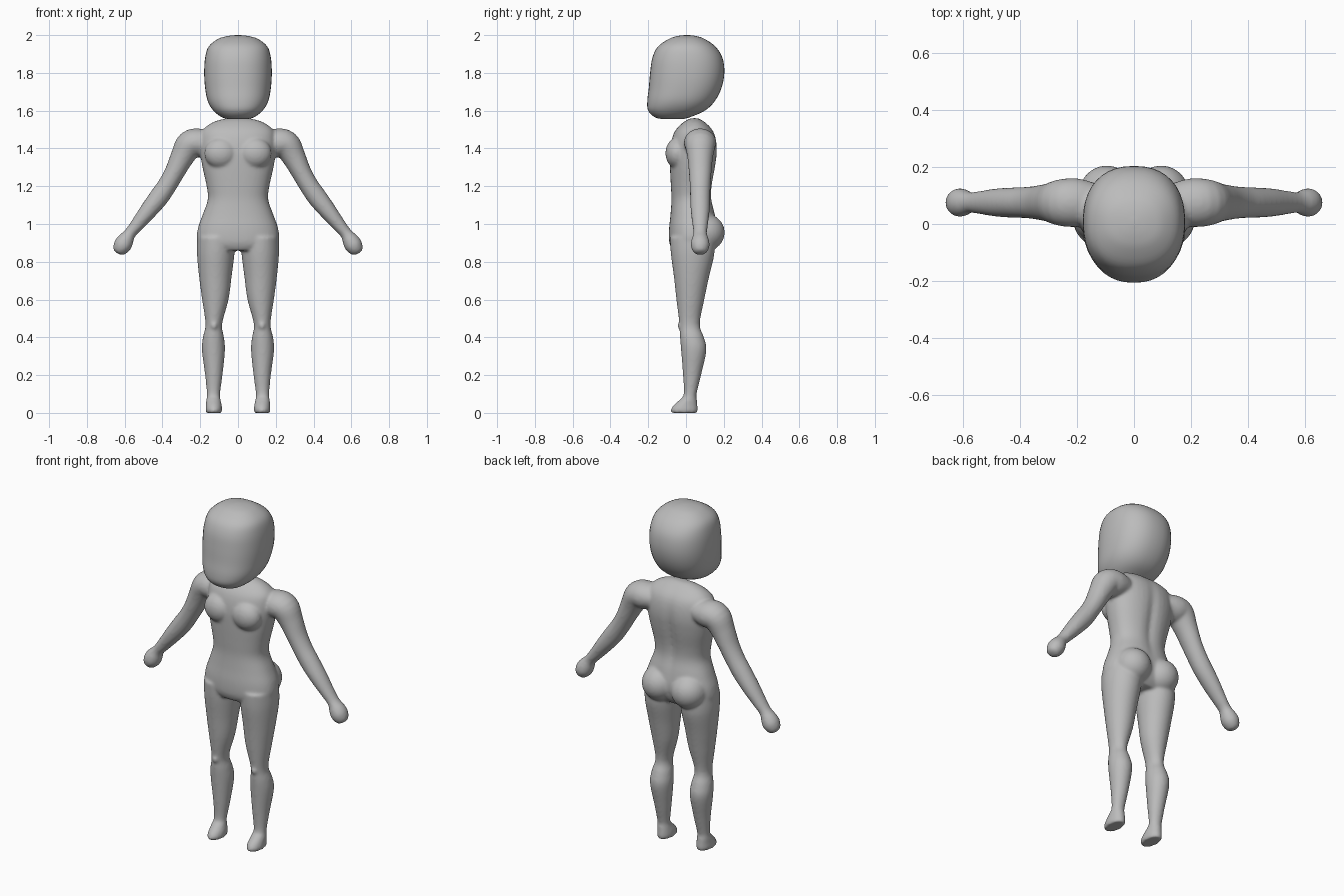
import bpy, bmesh, math
from mathutils import Vector, Matrix

if "Cube" in bpy.data.objects:
    bpy.data.objects.remove(bpy.data.objects["Cube"])

grey = bpy.data.materials.new("plain grey")
grey.diffuse_color = (0.5, 0.5, 0.5, 1)
grey.use_nodes = True
grey.node_tree.nodes["Principled BSDF"].inputs["Base Color"].default_value = grey.diffuse_color
SEG = 40


def refine(rows, n=4):
    """Catmull-Rom interpolation between the station rows."""
    out = []
    for i in range(len(rows) - 1):
        p = [rows[max(i - 1, 0)], rows[i], rows[i + 1], rows[min(i + 2, len(rows) - 1)]]
        for k in range(n):
            t = k / n
            out.append([0.5 * (2 * b + (c - a) * t + (2 * a - 5 * b + 4 * c - d) * t * t
                               + (3 * b - a - 3 * c + d) * t ** 3) for a, b, c, d in zip(*p)])
    return out + [list(rows[-1])]


def oval(power):
    """Unit superellipse."""
    for k in range(SEG):
        a = 2 * math.pi * k / SEG
        c, s = math.cos(a), math.sin(a)
        yield (math.copysign(abs(c) ** (2 / power), c), math.copysign(abs(s) ** (2 / power), s))


def skin(bm, rings):
    loops = [[bm.verts.new(p) for p in r] for r in rings]
    for a, b in zip(loops, loops[1:]):
        for k in range(SEG):
            j = (k + 1) % SEG
            bm.faces.new((a[k], a[j], b[j], b[k]))
    bm.faces.new(loops[0][::-1])
    bm.faces.new(loops[-1])


def stack(bm, rows, power=2.0, groove=0.0):
    """Loft upright stations: z, centre x, half width, front y, back y."""
    rings = []
    for z, cx, rx, yf, yb in refine(rows):
        ring = []
        for c, s in oval(power):
            x, y = cx + rx * c, (yf + yb) / 2 + (yb - yf) / 2 * s
            if s > 0:  # spine furrow
                y -= groove * math.exp(-(x / 0.03) ** 2) * math.exp(-((z - 1.25) / 0.2) ** 2)
            ring.append((x, y, z))
        rings.append(ring)
    skin(bm, rings)


def tube(bm, rows, side, y0):
    """Loft an arm along x, z, radius, depth radius."""
    rows = refine(rows)
    rings = []
    for i, (x, z, r, d) in enumerate(rows):
        a, b = rows[max(i - 1, 0)], rows[min(i + 1, len(rows) - 1)]
        t = Vector((b[0] - a[0], b[1] - a[1])).normalized()
        rings.append([(side * (x - t.y * r * c), y0 + d * s, z + t.x * r * c) for c, s in oval(2)])
    skin(bm, rings)


def ball(bm, centre, radii):
    bmesh.ops.create_uvsphere(bm, u_segments=32, v_segments=20, radius=1,
                              matrix=Matrix.Translation(centre) @ Matrix.Diagonal((*radii, 1)))


def finish(bm, name):
    bmesh.ops.recalc_face_normals(bm, faces=bm.faces)
    for f in bm.faces:
        f.smooth = True
    me = bpy.data.meshes.new(name)
    bm.to_mesh(me)
    bm.free()
    me.materials.append(grey)
    ob = bpy.data.objects.new(name, me)
    bpy.context.collection.objects.link(ob)
    return ob


# Head: rounded block with a forward chin
bm = bmesh.new()
stack(bm, [(1.555, 0, .045, -.12, -.02), (1.565, 0, .085, -.165, .02), (1.60, 0, .13, -.2, .1),
           (1.65, 0, .16, -.205, .152), (1.72, 0, .174, -.197, .188), (1.8, 0, .179, -.19, .203),
           (1.88, 0, .174, -.178, .193), (1.94, 0, .155, -.148, .155), (1.98, 0, .105, -.09, .098),
           (1.995, 0, .055, -.045, .055), (2.0, 0, .01, -.005, .015)], 2.3)
finish(bm, "head")

# Torso
bm = bmesh.new()
stack(bm, [(.86, 0, .15, -.07, .12), (.9, 0, .212, -.088, .15), (.97, 0, .214, -.09, .165),
           (1.05, 0, .187, -.082, .155), (1.13, 0, .16, -.077, .138), (1.2, 0, .166, -.08, .14),
           (1.3, 0, .188, -.085, .157), (1.38, 0, .2, -.086, .166), (1.45, 0, .2, -.075, .16),
           (1.5, 0, .185, -.053, .14), (1.54, 0, .13, -.012, .1), (1.56, 0, .06, .025, .065)],
      2.3, groove=.014)

for side in (-1, 1):
    # Chest, buttocks and kneecaps
    ball(bm, (side * .09, -.045, 1.375), (.088, .064, .082))
    ball(bm, (side * .095, .1, .955), (.1, .105, .1))
    ball(bm, (side * .127, -.024, .462), (.02, .022, .022))
    # Legs and feet
    stack(bm, [(0, side * .128, .04, -.076, .06), (.015, side * .128, .044, -.081, .063),
               (.04, side * .128, .042, -.066, .061), (.07, side * .13, .038, -.034, .058),
               (.1, side * .13, .035, -.012, .056), (.2, side * .128, .046, -.016, .08),
               (.33, side * .13, .061, -.026, .108), (.4, side * .13, .056, -.032, .095),
               (.47, side * .128, .044, -.035, .073), (.6, side * .12, .07, -.051, .097),
               (.72, side * .12, .086, -.064, .122), (.84, side * .118, .099, -.08, .15),
               (.93, side * .115, .1, -.085, .15)])
    # Arms and hands
    tube(bm, [(.14, 1.43, .06, .07), (.2, 1.43, .075, .085), (.255, 1.42, .075, .082),
              (.295, 1.355, .063, .068), (.335, 1.275, .053, .06), (.375, 1.205, .051, .055),
              (.42, 1.14, .052, .053), (.475, 1.07, .046, .05), (.535, .995, .036, .041),
              (.572, .95, .032, .036), (.595, .915, .044, .046), (.613, .885, .047, .05),
              (.632, .855, .034, .036), (.638, .845, .015, .016)], side, .075)
body = finish(bm, "body")

# Fuse the body parts into one soft skin
fuse = body.modifiers.new("fuse", 'REMESH')
fuse.mode = 'VOXEL'
fuse.voxel_size = 0.008
fuse.use_smooth_shade = True
soft = body.modifiers.new("soften", 'SMOOTH')
soft.factor = 0.5
soft.iterations = 8
